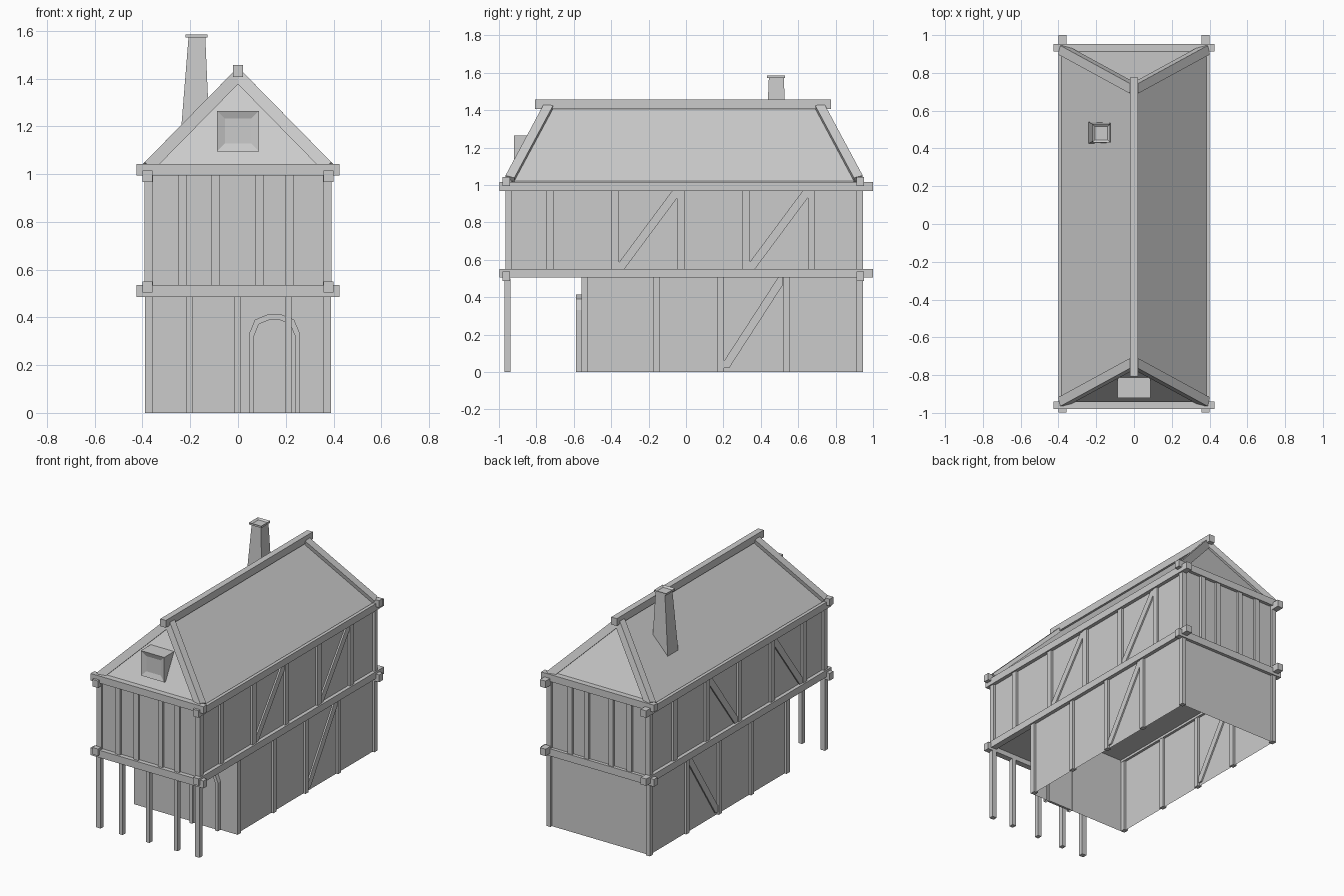
import bpy, bmesh
from mathutils import Vector

if "Cube" in bpy.data.objects:
    bpy.data.objects.remove(bpy.data.objects["Cube"])


def make(name, verts, faces):
    me = bpy.data.meshes.new(name)
    me.from_pydata([tuple(v) for v in verts], [], faces)
    bm = bmesh.new()
    bm.from_mesh(me)
    bmesh.ops.recalc_face_normals(bm, faces=bm.faces)
    bm.to_mesh(me)
    bm.free()
    ob = bpy.data.objects.new(name, me)
    bpy.context.collection.objects.link(ob)
    return ob


BOX = [(0, 1, 2, 3), (4, 5, 6, 7), (0, 1, 5, 4), (1, 2, 6, 5), (2, 3, 7, 6), (3, 0, 4, 7)]


def frustum(name, low, z0, high, z1, skip=()):
    """Box between two rectangles (x0, x1, y0, y1); skip drops faces (0 bottom, 1 top)."""
    v = []
    for (x0, x1, y0, y1), z in ((low, z0), (high, z1)):
        v += [(x0, y0, z), (x1, y0, z), (x1, y1, z), (x0, y1, z)]
    return make(name, v, [f for i, f in enumerate(BOX) if i not in skip])


def box(name, x0, x1, y0, y1, z0, z1, skip=()):
    r = (x0, x1, y0, y1)
    return frustum(name, r, z0, r, z1, skip)


def prism(name, pts, a, b, axis):
    """Profile of (u, z) points extruded from a to b along x or y."""
    put = (lambda u, z, t: (t, u, z)) if axis == 'x' else (lambda u, z, t: (u, t, z))
    n = len(pts)
    v = [put(u, z, t) for t in (a, b) for u, z in pts]
    f = [tuple(range(n)), tuple(range(n, 2 * n))]
    f += [(i, (i + 1) % n, n + (i + 1) % n, n + i) for i in range(n)]
    return make(name, v, f)


# Wall shells
box("ground_floor_walls", -.375, .375, -.56, .93, 0, .52, skip=(0, 1))
box("upper_floor_walls", -.375, .375, -.95, .93, .52, 1.02, skip=(1,))

# Roof with leaning gables
YF, YB, EAVE, RIDGE = -.945, .925, 1.02, 1.412
TF, TB = -.735, .715
make("roof", [(-.385, YF, EAVE), (.385, YF, EAVE), (.385, YB, EAVE), (-.385, YB, EAVE),
              (0, TF, RIDGE), (0, TB, RIDGE)],
     [(0, 1, 2, 3), (0, 1, 4), (2, 3, 5), (1, 2, 5, 4), (3, 0, 4, 5)])
box("ridge_beam", -.021, .021, -.807, .775, 1.406, 1.456)

# Barge boards along the roof's sloping ends
for sx in (-1, 1):
    for yb, yt in ((YF, TF), (YB, TB)):
        p, q = Vector((sx * .385, yb, EAVE)), Vector((0, yt, RIDGE))
        d = (q - p).normalized()
        nrm = Vector((sx * .713, 0, .701))
        nrm = (nrm - d * nrm.dot(d)).normalized()
        side = d.cross(nrm)
        p += d * .01
        v = [c + side * i * .025 + nrm * j * .025
             for c in (p, q) for i, j in ((-1, -1), (1, -1), (1, 1), (-1, 1))]
        make("barge_board", v, BOX)

# Horizontal beams crossing at the corners
for z0, z1, c0, c1 in ((.504, .551, .486, .536), (.967, 1.015, .994, 1.042)):
    for s in (-1, 1):
        box("long_beam", s * .379 - .021, s * .379 + .021, -.997, 1.0, z0, z1)
    for y in (-.96, .932):
        box("cross_beam", -.425, .425, y - .02, y + .02, c0, c1)

# Wall timbers on both long sides
for s in (-1, 1):
    x0, x1 = sorted((s * .36, s * .39))
    for y in (-.543, -.16, .186, .537, .928):
        box("ground_stud", x0, x1, y - .017, y + .017, 0, .52)
    for y in (-.947, -.725, -.379, -.027, .321, .671, .928):
        w = .018 if abs(y) > .9 else .02
        box("upper_stud", x0, x1, y - w, y + w, .52, 1.0)
    braces = [(.203, .02, .519, .505)]
    starts = (-.358, .34) if s > 0 else (-.705, -.007)
    braces += [(y, .548, y + .312, .97) for y in starts]
    for ya, za, yb, zb in braces:
        prism("brace", [(ya, za), (ya + .027, za), (yb, zb - .038), (yb, zb),
                        (yb - .027, zb), (ya, za + .038)], s * .365, s * .385, 'x')

# Wall timbers on the front and back of the upper floor
for y0, y1 in ((-.965, -.935), (.915, .945)):
    for x in (-.373, -.232, -.094, .09, .215, .373):
        box("end_stud", x - .018, x + .018, y0, y1, .52, 1.0)

# Posts under the overhang
for x in (-.373, -.204, -.002, .21, .373):
    w = .017 if abs(x) > .3 else .014
    box("porch_post", x - w, x + w, -.97, -.938, 0, .5)


# Arched door and frame
def arch(w, h, r):
    k = .293 * r
    return [(.153 - w, 0), (.153 - w, h - r), (.153 - w + k, h - k), (.153 - w + r, h),
            (.153 + w - r, h), (.153 + w - k, h - k), (.153 + w, h - r), (.153 + w, 0)]


outer, inner = arch(.107, .415, .085), arch(.086, .392, .07)
prism("door_panel", inner, -.572, -.555, 'y')
v = [(x, y, z) for y in (-.588, -.555) for ring in (outer, inner) for x, z in ring]
f = []
for i in range(7):
    j = i + 1
    f += [(i, j, 8 + j, 8 + i), (i, j, 16 + j, 16 + i), (8 + i, 8 + j, 24 + j, 24 + i)]
make("door_frame", v, f)

# Attic window box with a recessed pane
attic = box("attic_window", -.088, .088, -.92, -.78, 1.095, 1.265)
bm = bmesh.new()
bm.from_mesh(attic.data)
front = [min(bm.faces, key=lambda g: g.calc_center_median().y)]
bmesh.ops.inset_region(bm, faces=front, thickness=.047)
bmesh.ops.translate(bm, verts=front[0].verts, vec=(0, .012, 0))
bm.to_mesh(attic.data)
bm.free()

# Tapered chimney with an open cap
frustum("chimney", (-.242, -.118, .425, .54), 1.14, (-.207, -.137, .443, .523), 1.575, skip=(1,))
cap = box("chimney_cap", -.22, -.127, .432, .528, 1.572, 1.585)
bm = bmesh.new()
bm.from_mesh(cap.data)
top = [max(bm.faces, key=lambda g: g.calc_center_median().z)]
bmesh.ops.inset_region(bm, faces=top, thickness=.018)
bmesh.ops.translate(bm, verts=top[0].verts, vec=(0, 0, -.01))
bm.to_mesh(cap.data)
bm.free()
